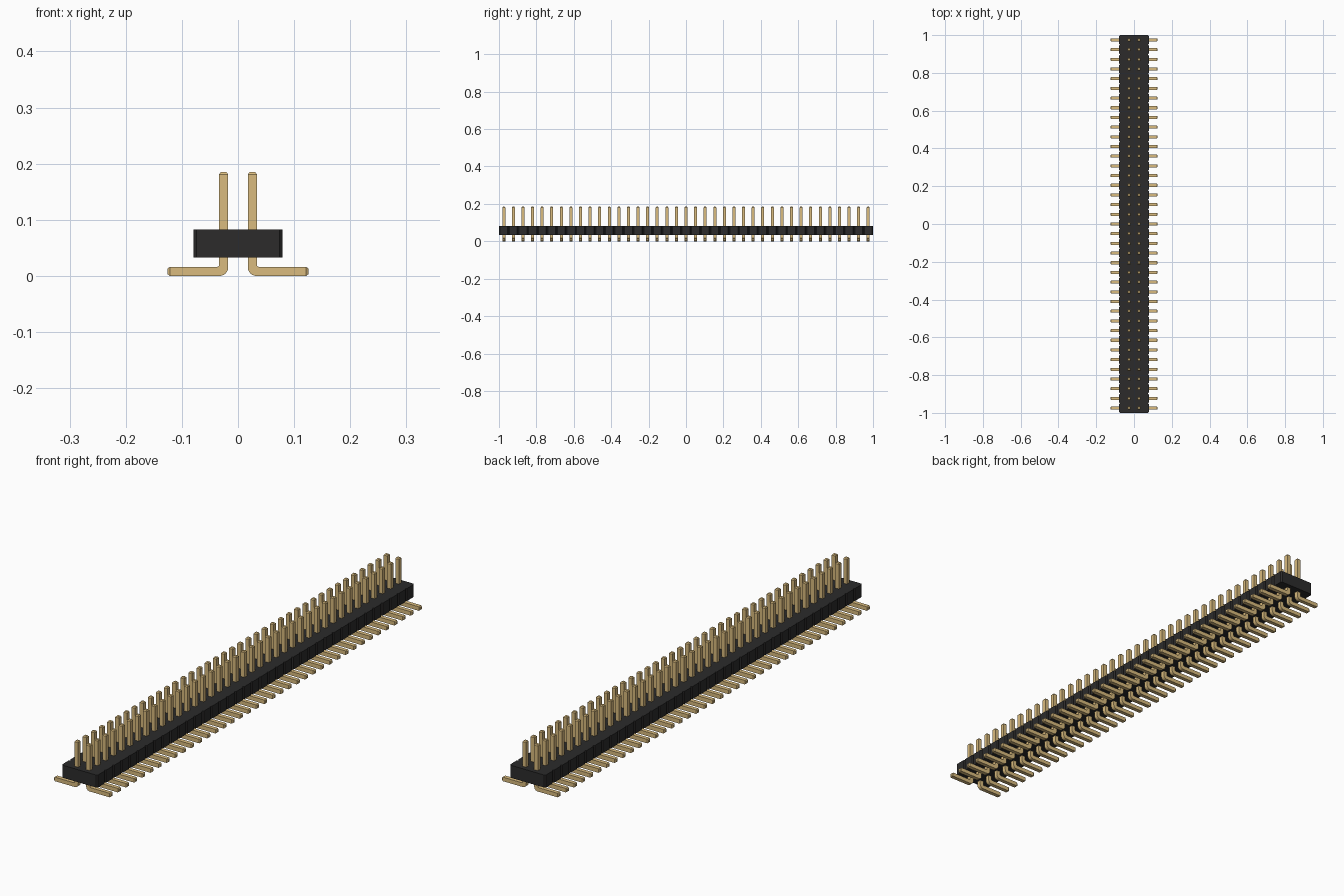
import bpy, bmesh, math
from mathutils import Vector

cube = bpy.data.objects.get("Cube")
if cube:
    bpy.data.objects.remove(cube, do_unlink=True)

COUNT = 39
PITCH = 2.0 / COUNT
BODY_HALF, BODY_LOW, BODY_HIGH = 0.079, 0.033, 0.083
CHAMFER = 0.005
PIN = 0.016                     # pin thickness
PIN_X = PITCH / 2               # pin centre line
PIN_TOP, FOOT_END = 0.185, 0.1255


def material(name, color):
    m = bpy.data.materials.new(name)
    m.use_nodes = True
    m.diffuse_color = (*color, 1)
    m.node_tree.nodes["Principled BSDF"].inputs["Base Color"].default_value = (*color, 1)
    return m


def make_object(name, bm, mat):
    bmesh.ops.recalc_face_normals(bm, faces=bm.faces)
    mesh = bpy.data.meshes.new(name)
    bm.to_mesh(mesh)
    bm.free()
    mesh.materials.append(mat)
    obj = bpy.data.objects.new(name, mesh)
    bpy.context.collection.objects.link(obj)
    return obj


black = material("black plastic", (0.025, 0.0245, 0.0245))
gold = material("gold metal", (0.70, 0.50, 0.21))

# Housing: one outline with a V notch between neighbouring pin positions
right = []
for i in range(COUNT):
    y0 = -1 + i * PITCH
    if i == 0:
        right.append((BODY_HALF - CHAMFER, y0))
    right += [(BODY_HALF, y0 + CHAMFER), (BODY_HALF, y0 + PITCH - CHAMFER),
              (BODY_HALF - CHAMFER, y0 + PITCH)]
outline = right + [(-x, y) for x, y in reversed(right)]
bm = bmesh.new()
base = bm.faces.new([bm.verts.new((x, y, BODY_LOW)) for x, y in outline])
top = bmesh.ops.extrude_face_region(bm, geom=[base], use_keep_orig=True)["geom"]
bmesh.ops.translate(bm, vec=(0, 0, BODY_HIGH - BODY_LOW),
                    verts=[g for g in top if isinstance(g, bmesh.types.BMVert)])
make_object("housing", bm, black)

# Pin: square rings swept down the post, round the bend and out along the foot
# Each ring is (inner side x, z), (outer side x, z), half width in y
h, taper, tip = PIN / 2, 0.003, 0.004
xi, xo = PIN_X - h, PIN_X + h
r_out, r_in = 0.015, 0.004
rings = [((xi + taper, PIN_TOP), (xo - taper, PIN_TOP), h - taper),
         ((xi, PIN_TOP - tip), (xo, PIN_TOP - tip), h)]
for k in range(7):
    a = math.radians(15 * k)
    c, s = math.cos(a), math.sin(a)
    rings.append(((xi + r_out * (1 - c), r_out * (1 - s)),
                  (xo + r_in * (1 - c), PIN + r_in * (1 - s)), h))
rings += [((FOOT_END - tip, 0), (FOOT_END - tip, PIN), h),
          ((FOOT_END, taper), (FOOT_END, PIN - taper), h - taper)]

first_y = -1 + PITCH / 2
bm = bmesh.new()
loops = []
for (ax, az), (bx, bz), w in rings:
    corners = [(ax, -w, az), (bx, -w, bz), (bx, w, bz), (ax, w, az)]
    loops.append([bm.verts.new(Vector(p) + Vector((0, first_y, 0))) for p in corners])
for p, q in zip(loops, loops[1:]):
    for j in range(4):
        n = (j + 1) % 4
        bm.faces.new((p[j], p[n], q[n], q[j]))
bm.faces.new(loops[0])
bm.faces.new(loops[-1])
pins = make_object("pins", bm, gold)

bpy.ops.object.select_all(action='DESELECT')
pins.select_set(True)
bpy.context.view_layer.objects.active = pins
bpy.ops.object.shade_smooth_by_angle(angle=math.radians(30))

# Second row by mirroring, then repeat along the housing
mirror = pins.modifiers.new("second row", 'MIRROR')
mirror.use_axis = (True, False, False)
mirror.use_mirror_merge = False
array = pins.modifiers.new("repeat", 'ARRAY')
array.count = COUNT
array.use_relative_offset = False
array.use_constant_offset = True
array.constant_offset_displace = (0, PITCH, 0)
